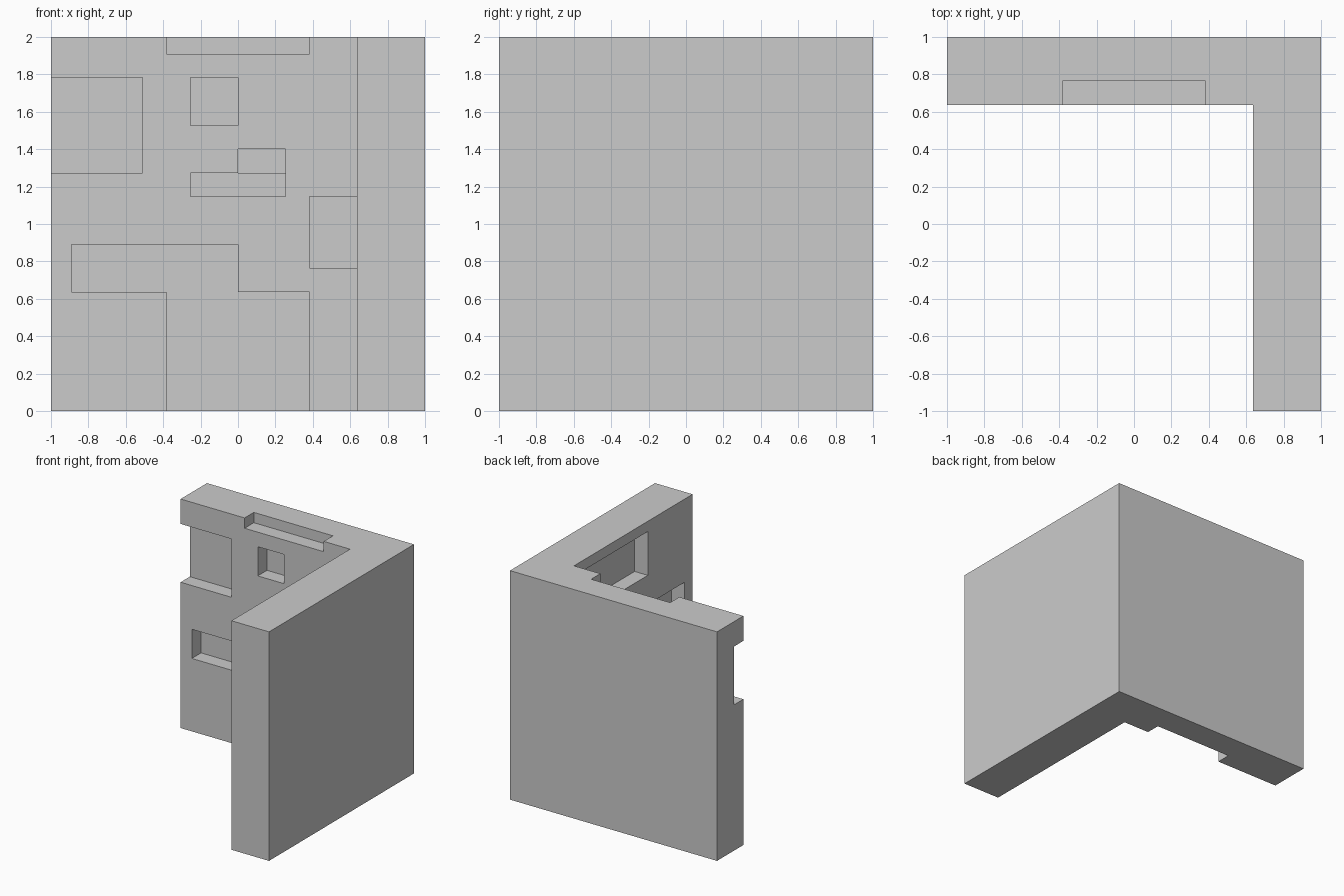
import bpy, bmesh
from mathutils import Vector

if "Cube" in bpy.data.objects:
    bpy.data.objects.remove(bpy.data.objects["Cube"])

U = 2 / (5 * 3.1416)      # brick module the recesses snap to (about 0.127)
FACE = 5 * U              # inner face of both walls


def prism(name, points, extrude):
    """Solid made by extruding a flat outline along a vector."""
    bm = bmesh.new()
    face = bm.faces.new([bm.verts.new(p) for p in points])
    new = bmesh.ops.extrude_face_region(bm, geom=[face])["geom"]
    bmesh.ops.translate(bm, vec=Vector(extrude),
                        verts=[v for v in new if isinstance(v, bmesh.types.BMVert)])
    bmesh.ops.recalc_face_normals(bm, faces=bm.faces)
    mesh = bpy.data.meshes.new(name)
    bm.to_mesh(mesh)
    bm.free()
    obj = bpy.data.objects.new(name, mesh)
    bpy.context.collection.objects.link(obj)
    return obj


def carve(target, outline, wall="back", depth=1):
    """Sink an outline (in modules: along wall, height) into an inner face."""
    start, reach = FACE - 0.1, 0.1 + depth * U
    if wall == "back":
        pts, vec = [(a * U, start, z * U) for a, z in outline], (0, reach, 0)
    else:
        pts, vec = [(start, a * U, z * U) for a, z in outline], (reach, 0, 0)
    cutter = prism("recess_cutter", pts, vec)
    cutter.hide_render = True
    mod = target.modifiers.new("recess", 'BOOLEAN')
    mod.operation, mod.solver, mod.object = 'DIFFERENCE', 'EXACT', cutter
    bpy.context.view_layer.objects.active = target
    bpy.ops.object.modifier_apply(modifier=mod.name)
    bpy.data.objects.remove(cutter)


def rect(a0, z0, a1, z1):
    return [(a0, z0), (a1, z0), (a1, z1), (a0, z1)]


# L-shaped corner wall
wall = prism("corner_wall",
             [(-1, FACE, 0), (FACE, FACE, 0), (FACE, -1, 0), (1, -1, 0), (1, 1, 0), (-1, 1, 0)],
             (0, 0, 2))

# Back wall: floor-level recess with a side arm
carve(wall, [(-3, -1), (3, -1), (3, 5), (0, 5), (0, 7), (-7, 7), (-7, 5), (-3, 5)])
# Back wall: missing-brick recesses, top notch, open end, corner
for box in [(-3, 15, 3, 17), (-9, 10, -4, 14), (-2, 12, 0, 14), (-2, 9, 2, 10), (3, 6, 5, 9)]:
    carve(wall, rect(*box))
carve(wall, rect(0, 10, 2, 11), depth=2)

# Side wall recesses
for box in [(-3, 12, 4, 15), (-7, 6, -3, 10)]:
    carve(wall, rect(*box), wall="side")
